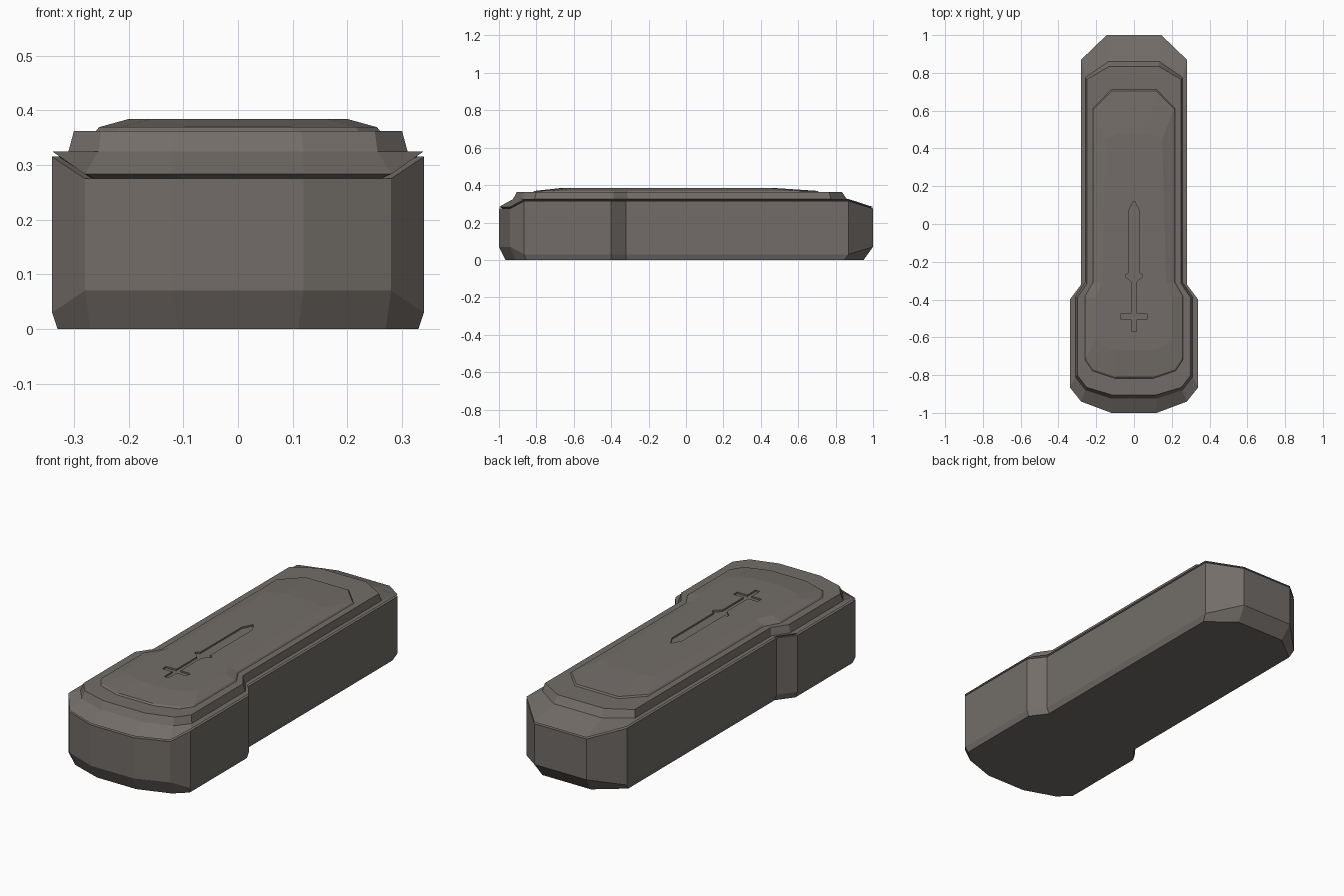
import bpy, bmesh

if "Cube" in bpy.data.objects:
    bpy.data.objects.remove(bpy.data.objects["Cube"])

stone = bpy.data.materials.new("grey brown stone")
stone.diffuse_color = (0.17, 0.152, 0.138, 1)
stone.use_nodes = True
stone.node_tree.nodes["Principled BSDF"].inputs["Base Color"].default_value = stone.diffuse_color


def make(name, rings):
    """Loft a closed solid through mirrored half rings of (x, y, z)."""
    bm = bmesh.new()
    loops = []
    for half in rings:
        full = half + [(-x, y, z) for x, y, z in reversed(half)]
        loops.append([bm.verts.new(p) for p in full])
    n = len(loops[0])
    for a, b in zip(loops, loops[1:]):
        for i in range(n):
            j = (i + 1) % n
            bm.faces.new((a[i], a[j], b[j], b[i]))
    bm.faces.new(loops[0][::-1])
    bm.faces.new(loops[-1])
    bmesh.ops.recalc_face_normals(bm, faces=bm.faces[:])
    me = bpy.data.meshes.new(name)
    bm.to_mesh(me)
    bm.free()
    me.materials.append(stone)
    ob = bpy.data.objects.new(name, me)
    bpy.context.collection.objects.link(ob)
    return ob


def ring(pts, ends, sides):
    """Give a 7-point half outline one height at the ends, another at the sides."""
    zs = [ends, ends] + [sides] * 4 + [ends]
    return [(x, y, z) for (x, y), z in zip(pts, zs)]


def inset(d):
    return [(x - d, y + (d if y < -0.8 else -d if y > 0.8 else 0)) for x, y in outline]


# right half of the footprint, from the front end to the back end
outline = [(.12, -1), (.28, -.94), (.34, -.865), (.34, -.40),
           (.28, -.32), (.28, .87), (.145, 1)]
foot = [(.11, -.965), (.27, -.91), (.33, -.855), (.33, -.40),
        (.27, -.32), (.27, .845), (.135, .95)]

# chest with chamfered foot
make("chest", [
    ring(foot, 0, 0),
    ring(outline, .07, .03),
    ring(outline, .275, .315),
    ring(inset(.02), .275, .315),
    ring(inset(.04), .265, .265)])

# lid: lip, sloped ends, lower tier, raised panel
tier_base = [(.12, -.925), (.255, -.88), (.31, -.81), (.31, -.385),
             (.258, -.31), (.258, .775), (.135, .86)]
tier_top = [(.115, -.905), (.25, -.865), (.30, -.80), (.30, -.39),
            (.25, -.317), (.25, .765), (.13, .835)]
panel_base = [(.10, -.818), (.22, -.778), (.26, -.718), (.26, -.383),
              (.217, -.308), (.217, .612), (.12, .712)]
panel_edge = [(.098, -.81), (.216, -.77), (.254, -.713), (.254, -.386),
              (.211, -.311), (.211, .61), (.117, .705)]
panel_top = [(.09, -.67), (.16, -.65), (.20, -.60), (.20, -.39),
             (.17, -.31), (.15, .45), (.08, .48)]
lid = make("lid", [
    ring(inset(.03), .268, .268),
    ring(inset(.012), .278, .318),
    ring(outline, .283, .325),
    ring(tier_base, .325, .325),
    ring(tier_top, .362, .362),
    ring(panel_base, .362, .362),
    ring(panel_edge, .369, .369),
    ring(panel_top, .384, .384)])

# engraved sword, cut into the lid
sword = [(.012, -.57), (.012, -.505), (.068, -.505), (.068, -.475),
         (.012, -.475), (.012, -.31), (.024, -.295), (.045, -.28),
         (.045, -.268), (.028, -.262), (.028, .07), (.003, .12)]
cutter = make("sword_cutter", [[(x, y, z) for x, y in sword] for z in (.376, .40)])
cutter.hide_render = True
cutter.hide_set(True)
cut = lid.modifiers.new("engraving", 'BOOLEAN')
cut.operation = 'DIFFERENCE'
cut.solver = 'EXACT'
cut.object = cutter
